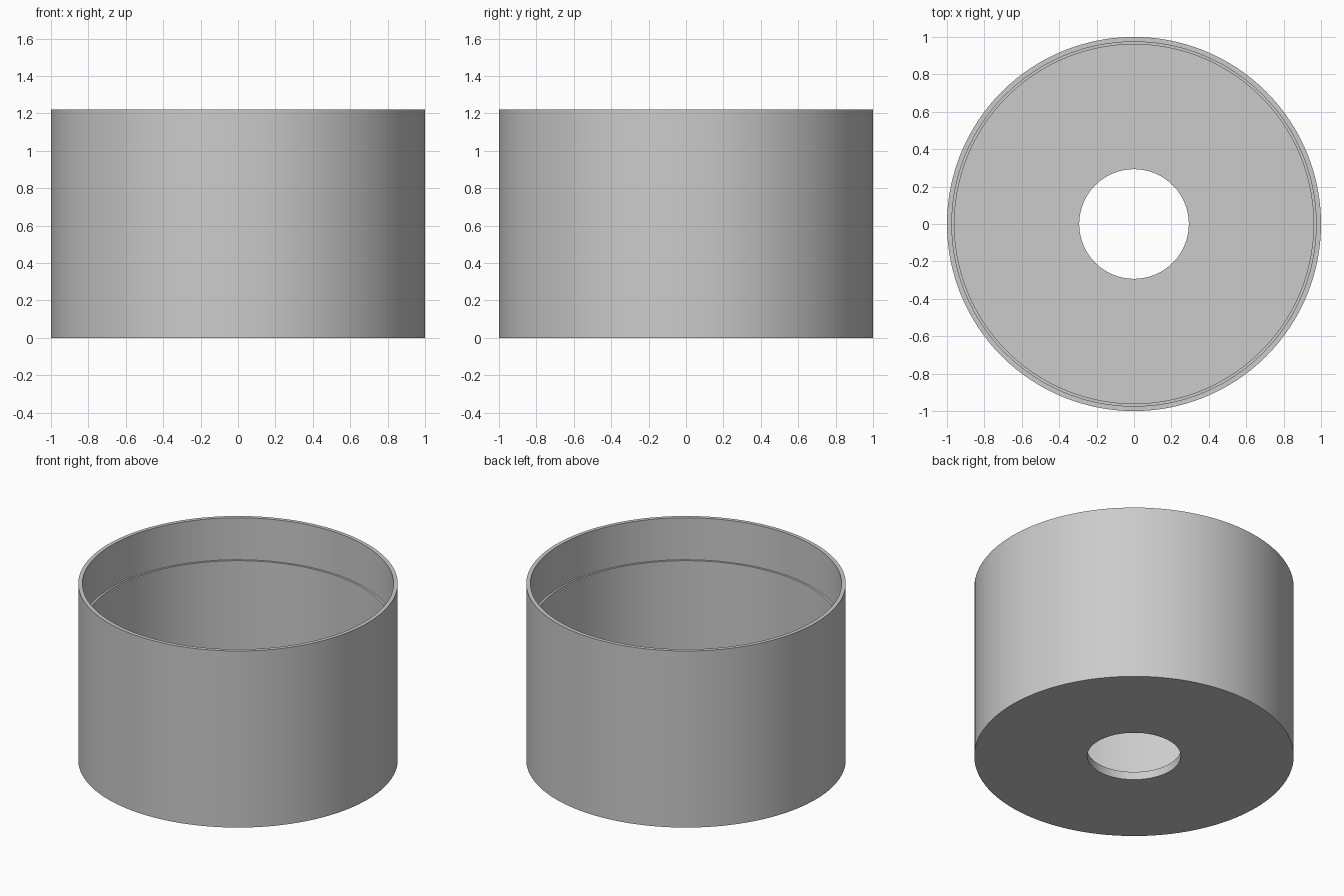
import bpy
import bmesh
import math
from mathutils import Matrix, Vector

if "Cube" in bpy.data.objects:
    bpy.data.objects.remove(bpy.data.objects["Cube"], do_unlink=True)

# Single plain grey
grey = bpy.data.materials.new("plain grey")
grey.use_nodes = True
colour = (0.6, 0.6, 0.6, 1)
grey.diffuse_color = colour
grey.node_tree.nodes["Principled BSDF"].inputs["Base Color"].default_value = colour

SIDES = 128
HEIGHT = 1.22
FLOOR = 0.055
LEDGE = 0.93
HOLE, BORE, RECESS, OUTER = 0.293, 0.96, 0.974, 1.0

# Closed cross-section: floor with a hole, wall, stepped inner rim
profile = [
    (HOLE, 0), (OUTER, 0), (OUTER, HEIGHT), (RECESS, HEIGHT),
    (RECESS, LEDGE), (BORE, LEDGE), (BORE, FLOOR), (HOLE, FLOOR),
]


def lathe(name, section, material):
    """Revolve a closed section around z."""
    bm = bmesh.new()
    rings = []
    for i in range(SIDES):
        turn = Matrix.Rotation(math.tau * i / SIDES, 3, "Z")
        rings.append([bm.verts.new(turn @ Vector((r, 0, z))) for r, z in section])
    for i, ring in enumerate(rings):
        after = rings[(i + 1) % SIDES]
        for j in range(len(section)):
            k = (j + 1) % len(section)
            bm.faces.new((ring[j], after[j], after[k], ring[k]))
    bmesh.ops.recalc_face_normals(bm, faces=bm.faces)
    mesh = bpy.data.meshes.new(name)
    bm.to_mesh(mesh)
    bm.free()
    mesh.materials.append(material)
    obj = bpy.data.objects.new(name, mesh)
    bpy.context.collection.objects.link(obj)
    return obj


cup = lathe("open_cup", profile, grey)
bpy.context.view_layer.objects.active = cup
cup.select_set(True)
bpy.ops.object.shade_smooth_by_angle(angle=math.radians(30))
